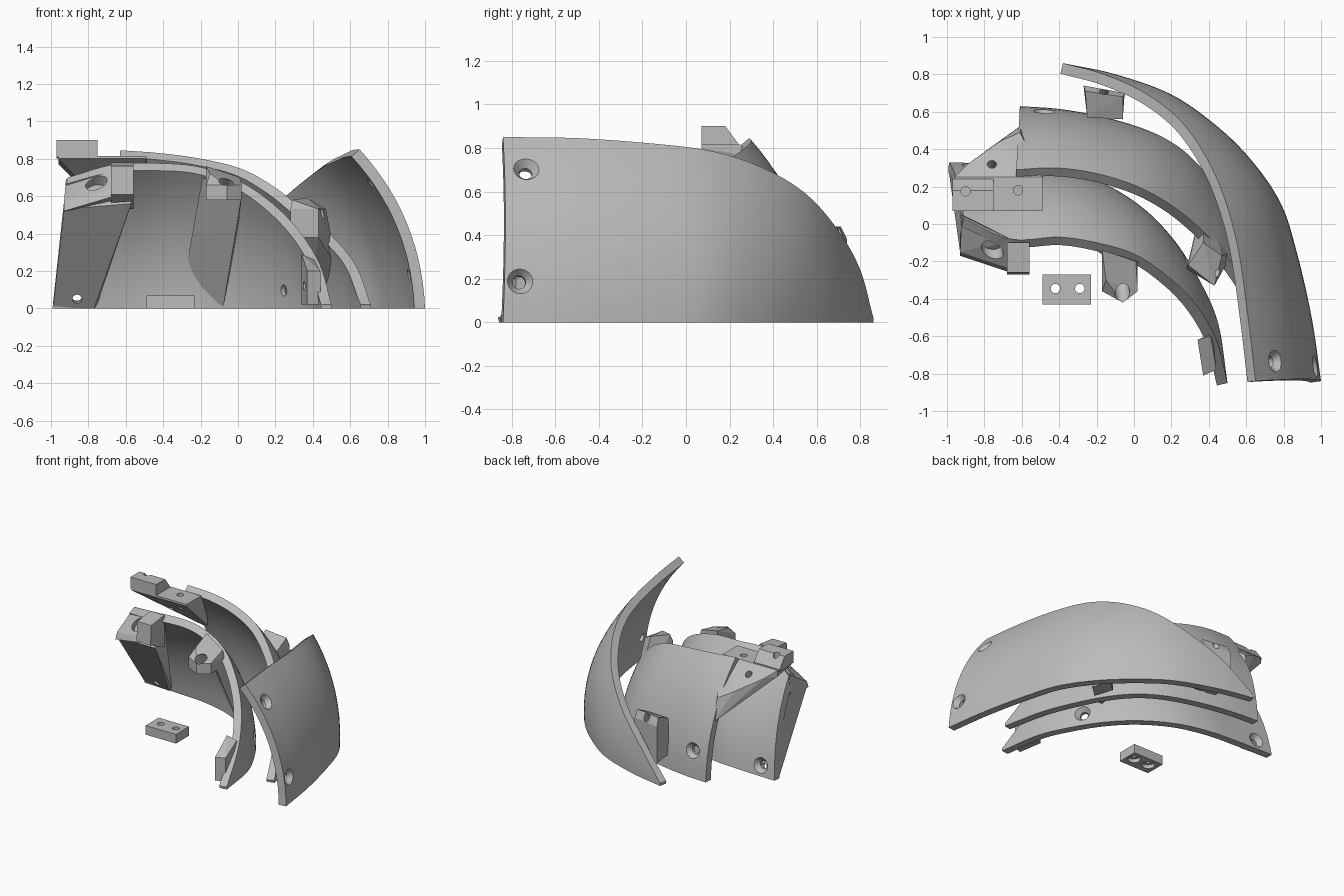
import bpy, bmesh, math
from mathutils import Vector, Matrix
from mathutils.bvhtree import BVHTree

cube = bpy.data.objects.get("Cube")
if cube:
    bpy.data.objects.remove(cube, do_unlink=True)

grey = bpy.data.materials.new("plain grey")
grey.use_nodes = True
grey.diffuse_color = (0.5, 0.5, 0.5, 1)
grey.node_tree.nodes["Principled BSDF"].inputs["Base Color"].default_value = (0.5, 0.5, 0.5, 1)


def finish(name, bm):
    bmesh.ops.recalc_face_normals(bm, faces=bm.faces)
    mesh = bpy.data.meshes.new(name)
    bm.to_mesh(mesh)
    bm.free()
    mesh.materials.append(grey)
    obj = bpy.data.objects.new(name, mesh)
    bpy.context.collection.objects.link(obj)
    return obj


def smooth(obj):
    bpy.ops.object.select_all(action="DESELECT")
    obj.select_set(True)
    bpy.context.view_layer.objects.active = obj
    bpy.ops.object.shade_smooth_by_angle(angle=math.radians(35))


def spline(points, u):
    """Catmull-Rom point at u in 0..1."""
    p = [Vector(q) for q in points]
    p = [2 * p[0] - p[1]] + p + [2 * p[-1] - p[-2]]
    s = u * (len(points) - 1)
    i = min(int(s), len(points) - 2)
    t = s - i
    a, b, c, d = p[i:i + 4]
    return (2 * b + (c - a) * t + (2 * a - 5 * b + 4 * c - d) * t * t
            + (3 * b - a - 3 * c + d) * t ** 3) / 2


def cut(obj, location, axis, profile):
    """Subtract a turned profile of (radius, height) pairs along an axis."""
    bm = bmesh.new()
    sides = 24
    rings = []
    for r, h in profile:
        rings.append([bm.verts.new((r * math.cos(k * math.tau / sides),
                                    r * math.sin(k * math.tau / sides), h))
                      for k in range(sides)])
    bm.faces.new(rings[0])
    bm.faces.new(rings[-1])
    for lo, hi in zip(rings, rings[1:]):
        for k in range(sides):
            j = (k + 1) % sides
            bm.faces.new((lo[k], lo[j], hi[j], hi[k]))
    cutter = finish("hole_cutter", bm)
    cutter.hide_render = True
    turn = Vector(axis).to_track_quat("Z", "Y").to_matrix().to_4x4()
    cutter.matrix_world = Matrix.Translation(location) @ turn
    mod = obj.modifiers.new("hole", "BOOLEAN")
    mod.operation = "DIFFERENCE"
    mod.solver = "EXACT"
    mod.object = cutter
    bpy.context.view_layer.update()
    graph = bpy.context.evaluated_depsgraph_get()
    result = bpy.data.meshes.new_from_object(obj.evaluated_get(graph))
    obj.modifiers.clear()
    obj.data = result
    bpy.data.objects.remove(cutter, do_unlink=True)


def shell(name, foot, rim, holes):
    """Curved plate between a foot curve on the ground and a raised rim."""
    nu, nv, thick = 48, 14, 0.058
    foot = [(x, y, 0) for x, y in foot]
    outer, inner = [], []
    for i in range(nu + 1):
        u = i / nu
        a, b = spline(foot, u), spline(rim, u)
        along = spline(foot, min(u + 0.01, 1)) - spline(foot, max(u - 0.01, 0))
        out = (b - a).cross(along).normalized()
        if out.dot(Vector((1, 1, 0))) < 0:
            out = -out
        sag = 0.1 * (b - a).length_squared
        outer.append([a.lerp(b, j / nv) + out * sag * 4 * (j / nv) * (1 - j / nv)
                      for j in range(nv + 1)])
    for i in range(nu + 1):
        row = []
        for j in range(nv + 1):
            du = outer[min(i + 1, nu)][j] - outer[max(i - 1, 0)][j]
            dv = outer[i][min(j + 1, nv)] - outer[i][max(j - 1, 0)]
            n = dv.cross(du).normalized()
            if n.dot(Vector((1, 1, 0.5))) < 0:
                n = -n
            # level the offset along the foot and towards the tip
            n.z *= min(1, (1 - i / nu) * 3) * min(1, j / 3)
            row.append(outer[i][j] - n.normalized() * thick)
        inner.append(row)
    bm = bmesh.new()
    out_v = [[bm.verts.new(p) for p in row] for row in outer]
    in_v = [[bm.verts.new(p) for p in row] for row in inner]
    faces = []
    for i in range(nu):
        for j in range(nv):
            for g in (out_v, in_v):
                f = bm.faces.new((g[i][j], g[i + 1][j], g[i + 1][j + 1], g[i][j + 1]))
                if g is out_v:
                    faces.append([v.co.copy() for v in f.verts])
        for j in (0, nv):
            bm.faces.new((out_v[i][j], out_v[i + 1][j], in_v[i + 1][j], in_v[i][j]))
    for j in range(nv):
        for i in (0, nu):
            bm.faces.new((out_v[i][j], out_v[i][j + 1], in_v[i][j + 1], in_v[i][j]))
    obj = finish(name, bm)
    # countersunk screw holes square to the outer surface
    tree = BVHTree.FromPolygons([v for f in faces for v in f],
                                [tuple(range(4 * k, 4 * k + 4)) for k in range(len(faces))])
    for h in holes:
        p, n, _, _ = tree.find_nearest(Vector(h))
        n = n if n.dot(Vector((1, 1, 0.5))) > 0 else -n
        cut(obj, p, n, [(0.03, -0.25), (0.03, -0.035), (0.06, 0.002), (0.06, 0.05)])
    smooth(obj)


def block(name, points, holes=(), profile=((.025, -.4), (.025, .4))):
    """Faceted solid around corner points, with turned bores."""
    bm = bmesh.new()
    for p in points:
        bm.verts.new(p)
    hull = bmesh.ops.convex_hull(bm, input=bm.verts)
    bmesh.ops.delete(bm, geom=list({v for v in hull["geom_interior"]
                                    if isinstance(v, bmesh.types.BMVert)}), context="VERTS")
    bmesh.ops.dissolve_limit(bm, angle_limit=0.02, verts=bm.verts, edges=bm.edges)
    obj = finish(name, bm)
    for location, axis in holes:
        cut(obj, location, axis, profile)


def prism(outline, low, high):
    return [(x, y, z) for x, y in outline for z in (low, high)]


# Three nested curved plates
shell("outer_plate",
      [(1, -.84), (.95, -.5), (.87, -.15), (.785, .11), (.63, .335), (.44, .52),
       (.21, .685), (-.1, .8), (-.38, .86)],
      [(.65, -.84, .85), (.61, -.5, .845), (.56, -.15, .82), (.49, .12, .785),
       (.39, .35, .71), (.25, .55, .59), (.06, .7, .42), (-.16, .8, .24), (-.38, .86, .02)],
      [(.78, -.73, .72), (.98, -.76, .19)])
shell("middle_plate",
      [(-.61, .63), (-.4, .615), (-.15, .57), (.1, .49), (.28, .38), (.42, .22),
       (.54, 0), (.64, -.25), (.71, -.57)],
      [(-.63, .29, .845), (-.42, .3, .83), (-.2, .27, .8), (.02, .2, .745),
       (.2, .1, .645), (.36, -.03, .515), (.5, -.18, .39), (.63, -.37, .23), (.71, -.57, .02)],
      [(-.48, .6, .2)])
shell("inner_plate",
      [(-.99, .33), (-.7, .32), (-.45, .3), (-.2, .235), (.03, .1), (.21, -.08),
       (.35, -.3), (.45, -.53), (.5, -.85)],
      [(-.91, .03, .7), (-.66, -.08, .77), (-.4, -.07, .775), (-.2, -.1, .755),
       (0, -.16, .685), (.18, -.28, .565), (.33, -.43, .41), (.44, -.62, .23), (.5, -.85, .02)],
      [(-.86, .33, .08), (.3, -.21, .1)])

# Sloped lug, end stop and supporting web on the inner plate
block("inner_lug", [(-.92, .05, .69), (-.66, -.08, .77), (-.93, -.15, .57), (-.66, -.24, .64),
                    (-.93, -.17, .52), (-.66, -.26, .6), (-.93, .05, .52), (-.66, -.08, .56)],
      [((-.76, -.12, .65), (0.1, -.7, .7))], [(.055, -.3), (.055, .3)])
block("inner_lug_stop", [(x, y, z) for x in (-.68, -.56) for y, z in
                         ((-.27, .61), (-.26, .76), (-.1, .53), (-.1, .78))])
block("inner_lug_web", [(-.99, .32, 0), (-.99, .28, 0), (-.93, -.15, .53), (-.91, .04, .68),
                        (-.76, .28, 0), (-.77, .26, 0), (-.57, -.2, .56), (-.57, -.08, .7)],
      [((-.86, .33, .06), (0, 1, .1))])

# Arm on the open end of the middle plate
block("arm_gusset", prism([(-.96, .07), (-.49, .07)], .8, .815)
      + prism([(-.49, .25), (-.96, .25)], .77, .815)
      + [(-.89, .32, .76), (-.72, .44, .66), (-.61, .49, .6), (-.6, .53, .42), (-.62, .3, .7)],
      [((-.62, .18, .8), (0, 0, 1)), ((-.76, .315, .75), (0, .4, 1))])
block("arm_end_block", [(x, y, z) for x in (-.97, -.75)
                        for y, z in ((.07, .81), (.07, .9), (.18, .9), (.24, .82), (.24, .8))],
      [((-.9, .175, .85), (0, 0, 1))])

# Joining tabs between the plates
block("front_tab", prism([(-.17, -.14), (.02, -.2), (.02, -.36), (-.06, -.42), (-.17, -.36)], .58, .66)
      + [(-.17, -.14, .76), (.01, -.2, .7), (-.15, -.3, .72)],
      [((-.07, -.31, .64), (.1, -.8, .5))], [(.04, -.3), (.04, .3)])
block("front_tab_web", [(-.19, -.15, .7), (-.19, -.1, .7), (.02, -.17, .62), (.02, -.3, .6),
                        (-.08, .13, 0), (-.08, .11, 0), (-.28, .19, .2),
                        (-.2, .08, .42), (0, 0, .42)])
block("rear_tab", prism([(-.25, .57), (-.06, .56), (-.05, .7), (-.27, .74)], .1, .38)
      + [(-.26, .71, .44), (-.06, .68, .44)],
      [((-.16, .66, .32), (0, .5, 1))])
block("side_tab", prism([(.38, -.08), (.47, -.17), (.43, -.33), (.28, -.24)], .38, .53)
      + [(.37, -.1, .59), (.29, -.22, .58), (.53, -.15, .22)]
      + prism([(.43, .1), (.36, .08), (.38, .17)], .02, .04),
      [((.41, -.23, .45), (.5, -.4, .8))])
block("hidden_side_tab", prism([(.48, .14), (.57, .22), (.52, .36), (.43, .28)], .02, .2))
block("tip_tab", prism([(.34, -.62), (.42, -.58), (.44, -.78), (.37, -.81)], .02, .2)
      + [(.34, -.62, .29), (.41, -.6, .26)],
      [((.39, -.7, .12), (1, .2, 0))])

# Loose joining plate with two holes counterbored from below
block("loose_plate", prism([(-.49, -.43), (-.23, -.43), (-.23, -.27), (-.49, -.27)], 0, .07),
      [((x, -.345, 0), (0, 0, 1)) for x in (-.42, -.29)],
      [(.045, -.1), (.045, .03), (.025, .031), (.025, .2)])
